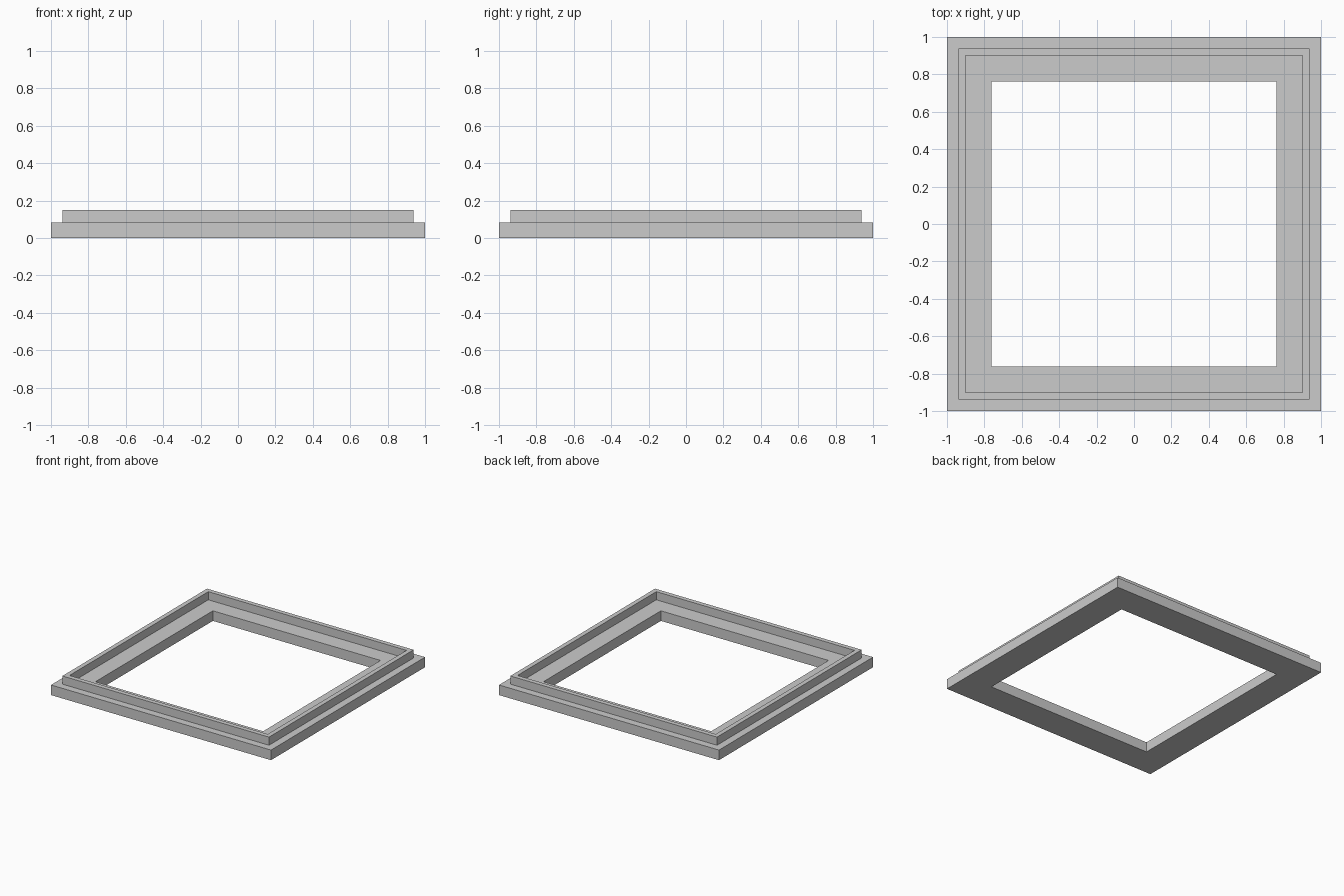
import bpy
import bmesh

cube = bpy.data.objects.get("Cube")
if cube:
    bpy.data.objects.remove(cube, do_unlink=True)

# Single grey material
GREY = (0.6, 0.6, 0.6, 1.0)
grey = bpy.data.materials.new("plain grey")
grey.use_nodes = True
grey.diffuse_color = GREY
grey.node_tree.nodes["Principled BSDF"].inputs["Base Color"].default_value = GREY

# Frame dimensions, as half widths and heights
HOLE, LIP_IN, LIP_OUT, EDGE = 0.762, 0.901, 0.939, 1.0
BASE_TOP, LIP_TOP = 0.083, 0.15

# Cross-section: flat base with a raised lip
profile = [
    (HOLE, 0), (EDGE, 0), (EDGE, BASE_TOP), (LIP_OUT, BASE_TOP),
    (LIP_OUT, LIP_TOP), (LIP_IN, LIP_TOP), (LIP_IN, BASE_TOP), (HOLE, BASE_TOP),
]


def square_ring(name, section, material):
    """Sweep a closed cross-section round a square with mitred corners."""
    bm = bmesh.new()
    corners = [(-1, -1), (1, -1), (1, 1), (-1, 1)]
    loops = [[bm.verts.new((sx * r, sy * r, z)) for r, z in section]
             for sx, sy in corners]
    count = len(section)
    for i, loop in enumerate(loops):
        following = loops[(i + 1) % len(loops)]
        for j in range(count):
            k = (j + 1) % count
            bm.faces.new((loop[j], following[j], following[k], loop[k]))
    bmesh.ops.recalc_face_normals(bm, faces=bm.faces)
    mesh = bpy.data.meshes.new(name)
    bm.to_mesh(mesh)
    bm.free()
    mesh.materials.append(material)
    obj = bpy.data.objects.new(name, mesh)
    bpy.context.collection.objects.link(obj)
    return obj


square_ring("stepped_square_frame", profile, grey)
